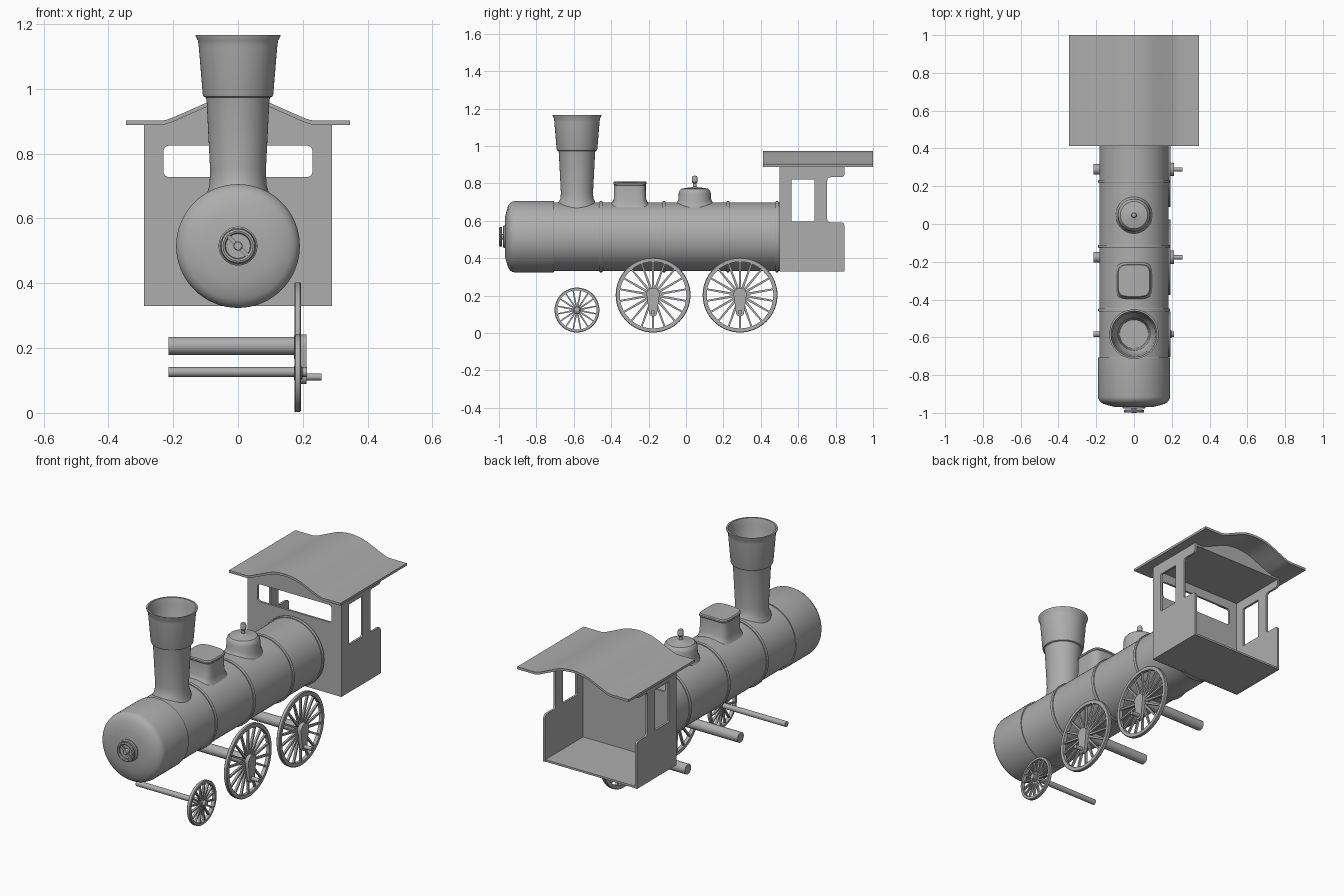
import bpy, bmesh, math
from mathutils import Matrix, Vector

if "Cube" in bpy.data.objects:
    bpy.data.objects.remove(bpy.data.objects["Cube"])

GREY = bpy.data.materials.new("plain grey")
GREY.diffuse_color = (0.42, 0.42, 0.42, 1)
GREY.use_nodes = True
GREY.node_tree.nodes["Principled BSDF"].inputs["Base Color"].default_value = GREY.diffuse_color
CZ, R = 0.515, 0.183                      # boiler axis height and radius
TOP = CZ + R


def frame(x, y, z, loc=(0, 0, 0)):
    """Matrix whose columns are the given local axes."""
    m = Matrix((x, y, z)).transposed().to_4x4()
    m.translation = Vector(loc)
    return m


ALONG_Y = lambda loc: frame((1, 0, 0), (0, 0, -1), (0, 1, 0), loc)   # local z -> y
ALONG_X = lambda loc: frame((0, 1, 0), (0, 0, 1), (1, 0, 0), loc)    # local z -> x
FACING = lambda loc: frame((1, 0, 0), (0, 0, 1), (0, -1, 0), loc)    # local xy -> xz


def finish(name, mesh):
    ob = bpy.data.objects.new(name, mesh)
    bpy.context.collection.objects.link(ob)
    mesh.materials.clear()
    mesh.materials.append(GREY)
    bpy.ops.object.select_all(action='DESELECT')
    ob.select_set(True)
    bpy.context.view_layer.objects.active = ob
    bpy.ops.object.shade_smooth_by_angle(angle=math.radians(32))
    return ob


def from_bm(name, bm):
    bmesh.ops.recalc_face_normals(bm, faces=bm.faces)
    mesh = bpy.data.meshes.new(name)
    bm.to_mesh(mesh)
    bm.free()
    return finish(name, mesh)


def lathe(bm, profile, matrix, n=48, power=2, ring=False):
    """Spin (radius, height, saddle weight) points; saddle bends a ring over the boiler."""
    rows = []
    for p in profile:
        r, h, w = (*p, 0)[:3]
        row = []
        for i in range(1 if r == 0 else n):
            a = 2 * math.pi * i / n
            c, s = math.cos(a), math.sin(a)
            k = r * (abs(c) ** power + abs(s) ** power) ** (-1 / power)
            drop = w * (math.sqrt(max(0, R * R - (k * c) ** 2)) - R)
            row.append(bm.verts.new(matrix @ Vector((k * c, k * s, h + drop))))
        rows.append(row)
    pairs = list(zip(rows, rows[1:])) + ([(rows[-1], rows[0])] if ring else [])
    for a, b in pairs:
        for i in range(n):
            j = (i + 1) % n
            quad = [a[i % len(a)], a[j % len(a)], b[j % len(b)], b[i % len(b)]]
            bm.faces.new(list(dict.fromkeys(quad)))


def turned(name, profile, matrix, **kw):
    bm = bmesh.new()
    lathe(bm, profile, matrix, **kw)
    return from_bm(name, bm)


def rounded(points):
    """Polygon from (x, y, corner radius) points."""
    out, n = [], len(points)
    for i, (x, y, r) in enumerate(points):
        p = Vector((x, y))
        if not r:
            out.append(p)
            continue
        a = p + (Vector(points[i - 1][:2]) - p).normalized() * r
        b = p + (Vector(points[(i + 1) % n][:2]) - p).normalized() * r
        out += [a.lerp(p, t).lerp(p.lerp(b, t), t) for t in (0, .2, .4, .6, .8, 1)]
    return out


def rect(x0, x1, y0, y1, r):
    return rounded([(x0, y0, r), (x1, y0, r), (x1, y1, r), (x0, y1, r)])


def plate(name, loops, thickness, matrix):
    """Extruded flat outline; later loops are holes."""
    cu = bpy.data.curves.new(name, 'CURVE')
    cu.dimensions, cu.fill_mode, cu.extrude = '2D', 'BOTH', thickness / 2
    for loop in loops:
        sp = cu.splines.new('POLY')
        sp.points.add(len(loop) - 1)
        for q, p in zip(sp.points, loop):
            q.co = (p[0], p[1], 0, 1)
        sp.use_cyclic_u = True
    tmp = bpy.data.objects.new(name, cu)
    bpy.context.collection.objects.link(tmp)
    dg = bpy.context.evaluated_depsgraph_get()
    mesh = bpy.data.meshes.new_from_object(tmp.evaluated_get(dg))
    bpy.data.objects.remove(tmp)
    bm = bmesh.new()
    bm.from_mesh(mesh)
    bmesh.ops.remove_doubles(bm, verts=bm.verts, dist=1e-5)
    bmesh.ops.transform(bm, matrix=matrix, verts=bm.verts)
    return from_bm(name, bm)


# boiler with smokebox and dished front
turned("boiler", [(0, -.968), (.105, -.968), (.135, -.96), (.165, -.951), (.18, -.94),
                  (.188, -.928), (.191, -.915), (.191, -.709), (.189, -.706), (R, -.706),
                  (R, .5), (0, .5)], ALONG_Y((0, 0, CZ)), n=64)
for i, y in enumerate((-.455, -.118, .225, .486)):
    turned(f"boiler_band_{i + 1}", [(R - .003, y - .008), (.188, y - .008), (.19, y - .005),
           (.19, y + .005), (.188, y + .008), (R - .003, y + .008)],
           ALONG_Y((0, 0, CZ)), n=64, ring=True)

# front door handwheel
bm = bmesh.new()
nose = ALONG_Y((0, 0, CZ))
lathe(bm, [(0, -.978), (.055, -.978), (.06, -.974), (.06, -.965), (0, -.965)], nose)
lathe(bm, [(.046 + .008 * math.cos(a), -.991 + .008 * math.sin(a))
           for a in (i * math.pi / 4 for i in range(8))], nose, ring=True)
lathe(bm, [(0, -1), (.012, -1), (.014, -.997), (.014, -.965), (0, -.965)], nose, n=20)
bmesh.ops.create_cube(bm, size=1, matrix=Matrix.Translation((0, -.991, CZ))
                      @ Matrix.Rotation(math.radians(45), 4, 'Y') @ Matrix.Diagonal((.088, .008, .012, 1)))
from_bm("front_handwheel", bm)

# chimney, sand box and steam dome saddled on the boiler
turned("chimney", [(.1, TOP - .004, 1), (.095, TOP + .008, 1), (.088, TOP + .022, .7), (.086, .75, .1),
                   (.097, .965), (.099, .973), (.106, .976), (.109, .985), (.121, 1.13), (.124, 1.15),
                   (.131, 1.162), (.131, 1.167), (.122, 1.167), (.113, 1.13), (.1, .99), (.086, .97),
                   (.076, .73), (0, .73)], Matrix.Translation((0, -.583, 0)), n=56)
turned("sand_box", [(.1, TOP - .004, 1), (.093, TOP + .005, 1), (.086, TOP + .02, .8), (.085, .794, .3),
                    (.088, .798, .3), (.088, .806, .3), (.083, .811, .3), (.05, .811, .3), (0, .811)],
       Matrix.Translation((0, -.3, 0)), n=56, power=4.5)
turned("steam_dome", [(.1, TOP - .004, 1), (.093, TOP + .005, 1), (.087, TOP + .018, .7), (.086, .745),
                      (.082, .76), (.072, .771), (.05, .776), (.02, .778), (.009, .783), (.009, .8),
                      (.015, .808), (.015, .83), (.011, .839), (0, .842)],
       Matrix.Translation((0, .047, 0)))

# cab roof: flat eaves sweeping up to a rounded crown
half = [(.345, .902), (.235, .902), (.22, .905), (.2, .912), (.15, .934), (.1, .956),
        (.07, .966), (.035, .972)]
crown = half + [(0, .974)] + [(-x, z) for x, z in reversed(half)]
under = [(x, z - .013) for x, z in crown]
plate("cab_roof", [crown + under[::-1]], .588, FACING((0, .706, 0)))

# cab walls, gables, ceiling and floor
gable = [(x, z) for x, z in under if abs(x) < .24]
front = [(-.29, .33), (.29, .33), (.29, .889)] + gable + [(-.29, .889)]
plate("cab_front", [front, rect(-.23, .23, .728, .825, .02)], .012, FACING((0, .506, 0)))
plate("cab_rear_gable", [[(.23, .875)] + gable + [(-.23, .875)]], .012, FACING((0, .842, 0)))
side = rounded([(.5, .33, 0), (.848, .33, 0), (.848, .592, .022), (.755, .592, .018),
                (.755, .833, .018), (.848, .833, .022), (.848, .889, 0), (.5, .889, 0)])
for name, s in (("right", 1), ("left", -1)):
    plate(f"cab_side_{name}", [side, rect(.565, .688, .596, .822, .006)], .012,
          ALONG_X((.284 * s, 0, 0)))
for name, z in (("cab_floor", .336), ("cab_ceiling", .882)):
    plate(name, [rect(-.285, .285, .502, .846, 0)], .011, Matrix.Translation((0, 0, z)))


def wheel(name, y, z, r, rim, hub, spokes, width):
    bm = bmesh.new()
    m = ALONG_X((0, y, z))
    lathe(bm, [(r - rim, .174), (r - .003, .174), (r, .177), (r, .191), (r - .003, .194),
               (r - rim, .194)], m, n=64, ring=True)
    lathe(bm, [(0, .173), (hub, .173), (hub, .196), (hub * .8, .199), (0, .199)], m, n=28)
    for i in range(spokes):
        a = 2 * math.pi * (i + .5) / spokes
        made = bmesh.ops.create_cube(bm, size=1)["verts"]
        for v in made:
            outer = v.co.x > 0
            v.co = Vector((r - rim * .7 if outer else hub * .8,
                           v.co.y * width * (.8 if outer else 1.2), .184 + v.co.z * .012))
        bmesh.ops.transform(bm, matrix=m @ Matrix.Rotation(a, 4, 'Z'), verts=made)
    from_bm(name, bm)


def rod(name, x0, x1, r, y, z):
    turned(name, [(0, x0), (r, x0), (r, x1), (0, x1)], ALONG_X((0, y, z)), n=28)


# driving wheels (right side only) with cranks, pins and axles
for name, y in (("front", -.176), ("rear", .289)):
    wheel(f"{name}_driving_wheel", y, .203, .2, .022, .036, 18, .011)
    rod(f"{name}_driving_axle", -.215, .211, .028, y, .207)
    arc = [math.pi * i / 12 for i in range(13)]
    crank = [(.035 * math.cos(a), .207 + .035 * math.sin(a)) for a in arc]
    crank += [(-.022 * math.cos(a), .111 - .022 * math.sin(a)) for a in arc]
    plate(f"{name}_crank", [crank], .018, ALONG_X((.203, y, 0)))
    rod(f"{name}_crank_pin", .19, .257, .011, y, .111)

# small leading wheel and axle
wheel("leading_wheel", -.583, .123, .12, .015, .021, 16, .008)
rod("leading_axle", -.215, .213, .015, -.583, .126)
